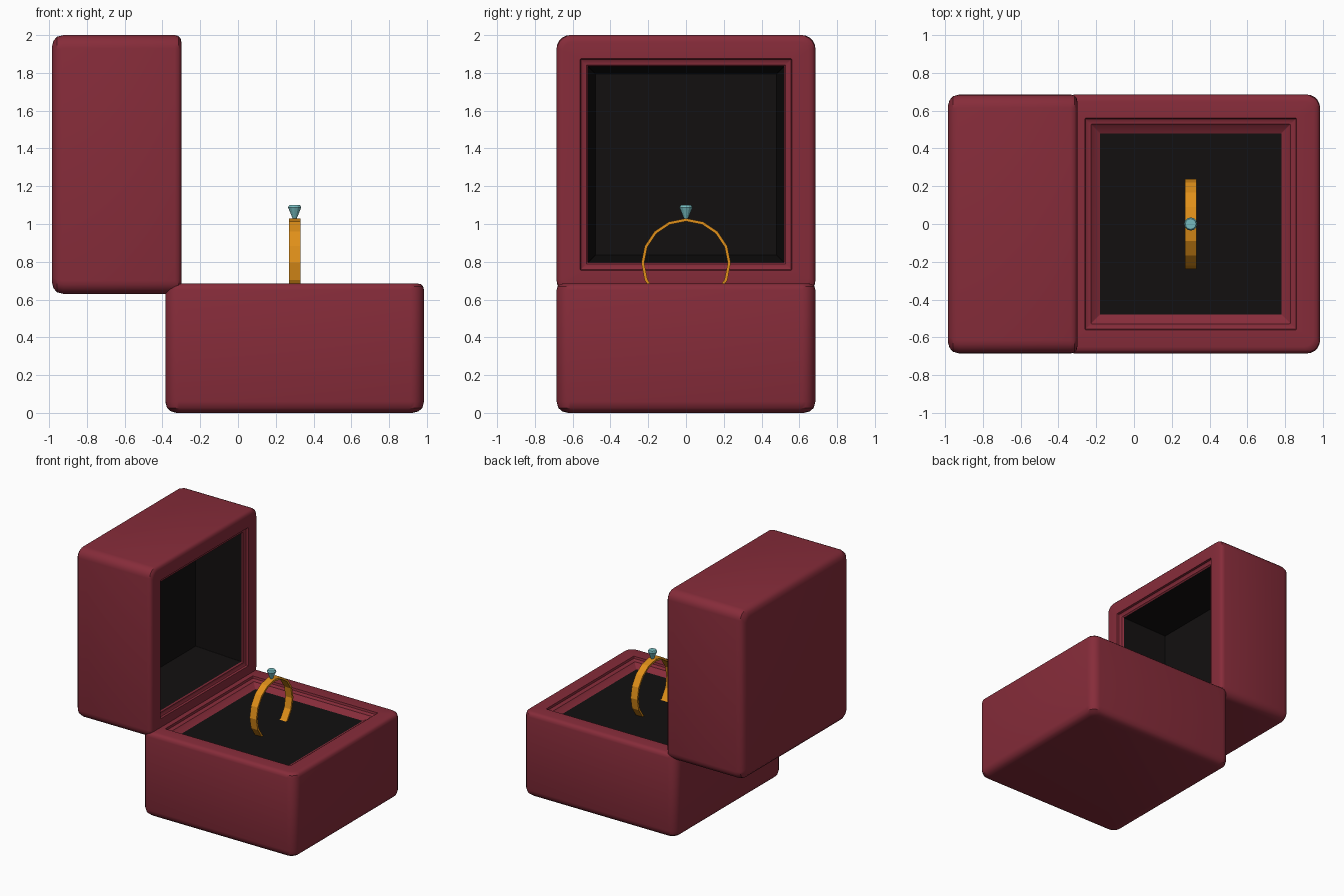
import bpy, math

if "Cube" in bpy.data.objects:
    bpy.data.objects.remove(bpy.data.objects["Cube"])


def material(name, rgb):
    m = bpy.data.materials.new(name)
    m.diffuse_color = (*rgb, 1)
    m.use_nodes = True
    m.node_tree.nodes["Principled BSDF"].inputs["Base Color"].default_value = m.diffuse_color
    return m


RED = material("red_velvet", (0.24, 0.025, 0.042))
BLACK = material("black_lining", (0.006, 0.005, 0.005))
GOLD = material("gold", (0.75, 0.28, 0.01))
TEAL = material("gem_teal", (0.18, 0.5, 0.52))


def make(name, verts, faces, mat, smooth=None):
    me = bpy.data.meshes.new(name)
    me.from_pydata(verts, [], faces)
    me.materials.append(mat)
    ob = bpy.data.objects.new(name, me)
    bpy.context.collection.objects.link(ob)
    if smooth:
        bpy.ops.object.select_all(action='DESELECT')
        ob.select_set(True)
        bpy.context.view_layer.objects.active = ob
        bpy.ops.object.shade_smooth_by_angle(angle=math.radians(smooth))
    return ob


def rounded_square(h, r, z, seg=5):
    pts = []
    for q, (sx, sy) in enumerate(((1, 1), (-1, 1), (-1, -1), (1, -1))):
        for i in range(seg + 1):
            a = math.pi / 2 * (q + i / seg)
            pts.append((sx * (h - r) + r * math.cos(a), sy * (h - r) + r * math.sin(a), z))
    return pts


def loft(name, loops, mat, cap_start=False, cap_end=False, smooth=None):
    n = len(loops[0])
    verts = [p for loop in loops for p in loop]
    faces = [(k * n + i, k * n + (i + 1) % n, (k + 1) * n + (i + 1) % n, (k + 1) * n + i)
             for k in range(len(loops) - 1) for i in range(n)]
    if cap_start:
        faces.append(tuple(reversed(range(n))))
    if cap_end:
        faces.append(tuple(range(len(verts) - n, len(verts))))
    return make(name, verts, faces, mat, smooth)


# Half-box shell: (half size, corner radius, height), from the bottom over the stepped rim
SHELL = [(0.625, 0.04, 0.0), (0.655, 0.055, 0.008), (0.676, 0.065, 0.026), (0.685, 0.07, 0.06),
         (0.685, 0.07, 0.65), (0.68, 0.066, 0.67), (0.668, 0.06, 0.681), (0.65, 0.05, 0.685),
         (0.56, 0.004, 0.685), (0.557, 0.004, 0.668), (0.545, 0.004, 0.66), (0.528, 0.004, 0.66),
         (0.52, 0.004, 0.65)]


def half_box(part, extra=()):
    loops = [rounded_square(*p) for p in SHELL + list(extra)]
    return loft(part, loops, RED, cap_start=True, smooth=35)


# Base with the cushion that holds the ring
base = half_box("box_base", [(0.48, 0.004, 0.63)])
cushion = loft("base_cushion", [rounded_square(0.48, 0.004, z) for z in (0.60, 0.63)],
               BLACK, True, True)
for ob in (base, cushion):
    ob.location = (0.3, 0, 0)

# Open lid standing upright, with a deep tapered lining
lid = half_box("box_lid")
lining = loft("lid_lining", [rounded_square(0.52, 0.004, 0.65), rounded_square(0.48, 0.004, 0.27)],
              BLACK, cap_end=True)
for ob in (lid, lining):
    ob.rotation_euler = (0, math.pi / 2, 0)
    ob.location = (-0.985, 0, 1.315)

# Ring band: 16-sided flat hoop, closed cross-section swept around x
N = 16
section = [(-0.03, 0.237), (0.03, 0.237), (0.03, 0.221), (-0.03, 0.221)]
verts = [(x, r * math.cos(2 * math.pi * k / N), r * math.sin(2 * math.pi * k / N))
         for k in range(N) for x, r in section]
faces = [(k * 4 + i, k * 4 + (i + 1) % 4, (k + 1) % N * 4 + (i + 1) % 4, (k + 1) % N * 4 + i)
         for k in range(N) for i in range(4)]
band = make("ring_band", verts, faces, GOLD)
band.location = (0.3, 0, 0.793)


# Gem: small faceted stone on top of the ring
def circle(r, z, n=12):
    return [(r * math.cos(2 * math.pi * i / n), r * math.sin(2 * math.pi * i / n), z) for i in range(n)]


gem = loft("gem", [circle(0.008, 1.022), circle(0.035, 1.088), circle(0.028, 1.1)], TEAL, True, True)
gem.location = (0.3, 0, 0)
